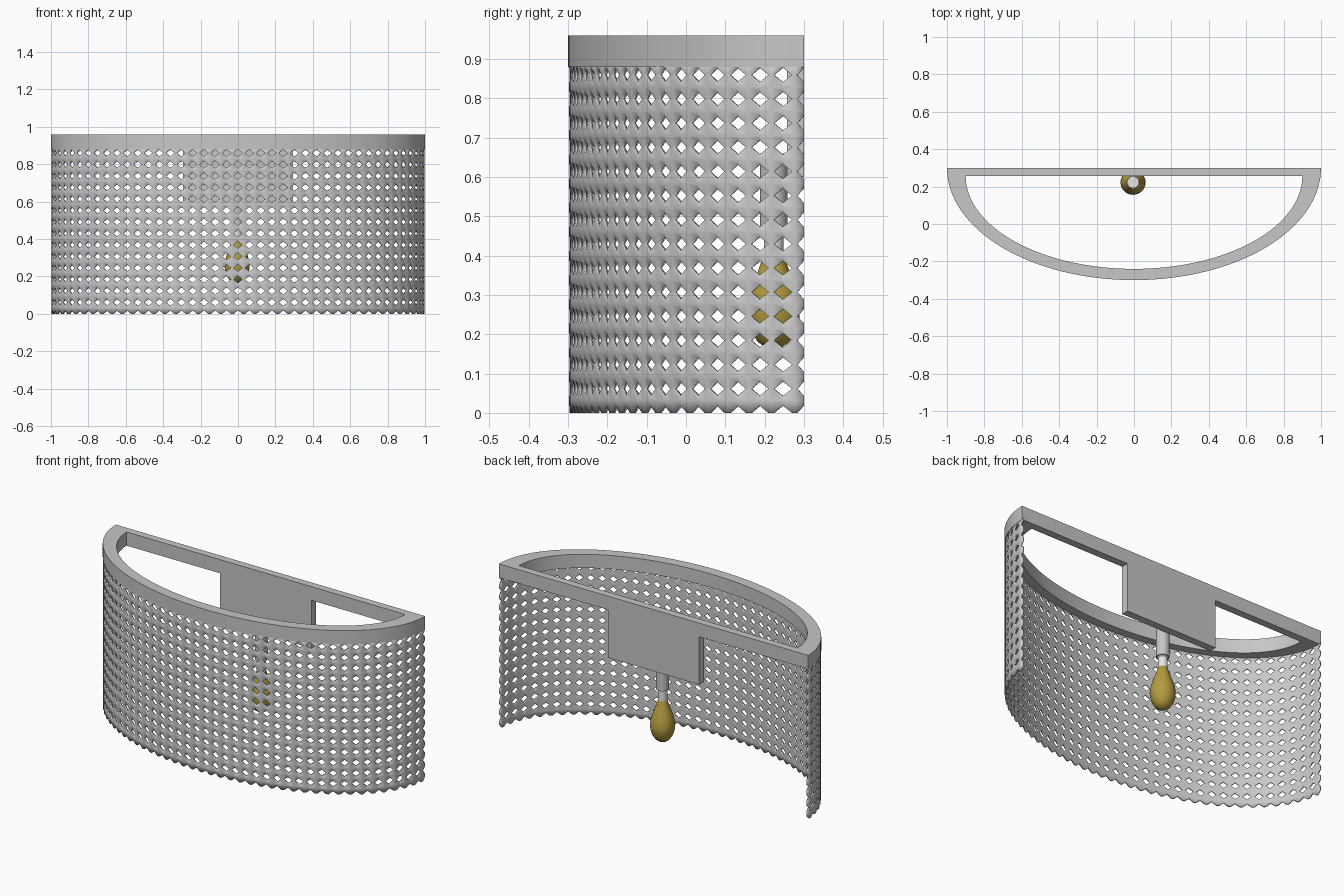
import bpy, bmesh, math
from mathutils import Vector

old = bpy.data.objects.get("Cube")
if old:
    bpy.data.objects.remove(old, do_unlink=True)


def material(name, rgb):
    m = bpy.data.materials.new(name)
    m.use_nodes = True
    m.diffuse_color = (*rgb, 1)
    m.node_tree.nodes["Principled BSDF"].inputs["Base Color"].default_value = (*rgb, 1)
    return m


GREY = material("painted grey metal", (0.57, 0.57, 0.58))
LIGHT = material("pale metal", (0.8, 0.8, 0.8))
AMBER = material("amber glass", (0.46, 0.33, 0.05))

BACK, FRONT_BAR = 0.3, 0.257      # rear and front planes of the back bar
RING_LOW, RING_TOP = 0.88, 0.96


def finish(name, bm, mat, angle=30):
    me = bpy.data.meshes.new(name)
    bm.to_mesh(me)
    bm.free()
    me.materials.append(mat)
    ob = bpy.data.objects.new(name, me)
    bpy.context.collection.objects.link(ob)
    bpy.ops.object.select_all(action="DESELECT")
    ob.select_set(True)
    bpy.context.view_layer.objects.active = ob
    bpy.ops.object.shade_smooth_by_angle(angle=math.radians(angle))
    return ob


def half_ellipse(a, b, cy, n):
    return [Vector((a * math.cos(math.pi * i / n), cy - b * math.sin(math.pi * i / n), 0))
            for i in range(n + 1)]


def lathe(name, profile, mat, centre, steps=32):
    bm = bmesh.new()
    vs = [bm.verts.new((centre[0] + r, centre[1], z)) for r, z in profile]
    edges = [bm.edges.new(p) for p in zip(vs, vs[1:])]
    bmesh.ops.spin(bm, geom=vs + edges, cent=(*centre, 0), axis=(0, 0, 1),
                   angle=math.tau, steps=steps, use_duplicate=False)
    bmesh.ops.remove_doubles(bm, verts=bm.verts, dist=0.0005)
    bmesh.ops.recalc_face_normals(bm, faces=bm.faces)
    return finish(name, bm, mat)


# Top ring: half-elliptical band closed by a straight back bar
N = 64
bm = bmesh.new()
outer = [bm.verts.new(p) for p in half_ellipse(1, 0.6, BACK, N)]
inner = [bm.verts.new(p) for p in half_ellipse(0.9, 0.497, FRONT_BAR, N)]
for i in range(N + 1):
    j = (i + 1) % (N + 1)
    bm.faces.new((outer[i], outer[j], inner[j], inner[i]))
bmesh.ops.translate(bm, verts=bm.verts, vec=(0, 0, RING_LOW))
ext = bmesh.ops.extrude_face_region(bm, geom=bm.faces[:])
bmesh.ops.translate(bm, verts=[v for v in ext["geom"] if isinstance(v, bmesh.types.BMVert)],
                    vec=(0, 0, RING_TOP - RING_LOW))
bmesh.ops.recalc_face_normals(bm, faces=bm.faces)
finish("top_ring", bm, GREY)

# Wall plate hanging from the back bar
bm = bmesh.new()
bmesh.ops.create_cube(bm, size=1)
bmesh.ops.scale(bm, verts=bm.verts, vec=(0.59, BACK - FRONT_BAR, RING_LOW - 0.6))
bmesh.ops.translate(bm, verts=bm.verts, vec=(0, (BACK + FRONT_BAR) / 2, (RING_LOW + 0.6) / 2))
finish("wall_plate", bm, GREY)

# Perforated shade: cells with a diamond hole, evenly spaced along the curve
path = half_ellipse(0.998, 0.597, BACK, 2000)
lengths = [0]
for a, b in zip(path, path[1:]):
    lengths.append(lengths[-1] + (b - a).length)
total = lengths[-1]


def on_curve(s):
    s = min(max(s, 0), total)
    lo, hi = 0, len(path) - 2
    while lo < hi:
        mid = (lo + hi + 1) // 2
        lo, hi = (mid, hi) if lengths[mid] <= s else (lo, mid - 1)
    f = (s - lengths[lo]) / (lengths[lo + 1] - lengths[lo])
    return path[lo].lerp(path[lo + 1], f)


COLS, ROWS, OVERHANG = 42, 14, 0.007
PITCH_S, PITCH_Z = (total + 2 * OVERHANG) / COLS, 0.0614
HOLE_S, HOLE_Z = 0.0235, 0.0185

bm = bmesh.new()
for col in range(COLS + 1):
    s0 = col * PITCH_S - OVERHANG
    for row in range(ROWS + 1):
        z0 = row * PITCH_Z
        for su in (-1, 1):
            for sv in (-1, 1):
                if (col == 0 and su < 0) or (col == COLS and su > 0) or (row == 0 and sv < 0):
                    continue
                hs, hz = su * PITCH_S / 2, sv * PITCH_Z / 2
                corners = [(su * HOLE_S, 0), (hs, 0), (hs, hz), (0, hz), (0, sv * HOLE_Z)]
                if su * sv < 0:
                    corners.reverse()
                vs = []
                for ds, dz in corners:
                    p = on_curve(s0 + ds)
                    vs.append(bm.verts.new((p.x, p.y, z0 + dz)))
                bm.faces.new(vs)
bmesh.ops.remove_doubles(bm, verts=bm.verts, dist=0.0005)
bm.normal_update()
for f in bm.faces:
    c = f.calc_center_median()
    if f.normal.dot(Vector((c.x, c.y - BACK, 0))) < 0:
        f.normal_flip()
shade = finish("perforated_shade", bm, GREY)
solid = shade.modifiers.new("thickness", "SOLIDIFY")
solid.thickness = 0.01
solid.offset = -1

# Lamp holder, neck and bulb in front of the plate
LAMP = (-0.005, 0.223)
lathe("lamp_socket", [(0.029, 0.47), (0.035, 0.47), (0.035, 0.66), (0.029, 0.66), (0.029, 0.47)],
      GREY, LAMP)
lathe("lamp_neck", [(0, 0.39), (0.025, 0.39), (0.025, 0.465), (0.03, 0.47), (0.03, 0.5), (0, 0.5)],
      LIGHT, LAMP)
lathe("bulb", [(0, 0.163), (0.02, 0.166), (0.04, 0.18), (0.056, 0.205), (0.065, 0.235),
               (0.067, 0.26), (0.063, 0.29), (0.053, 0.325), (0.04, 0.36), (0.03, 0.39),
               (0.025, 0.407), (0, 0.407)], AMBER, LAMP)
